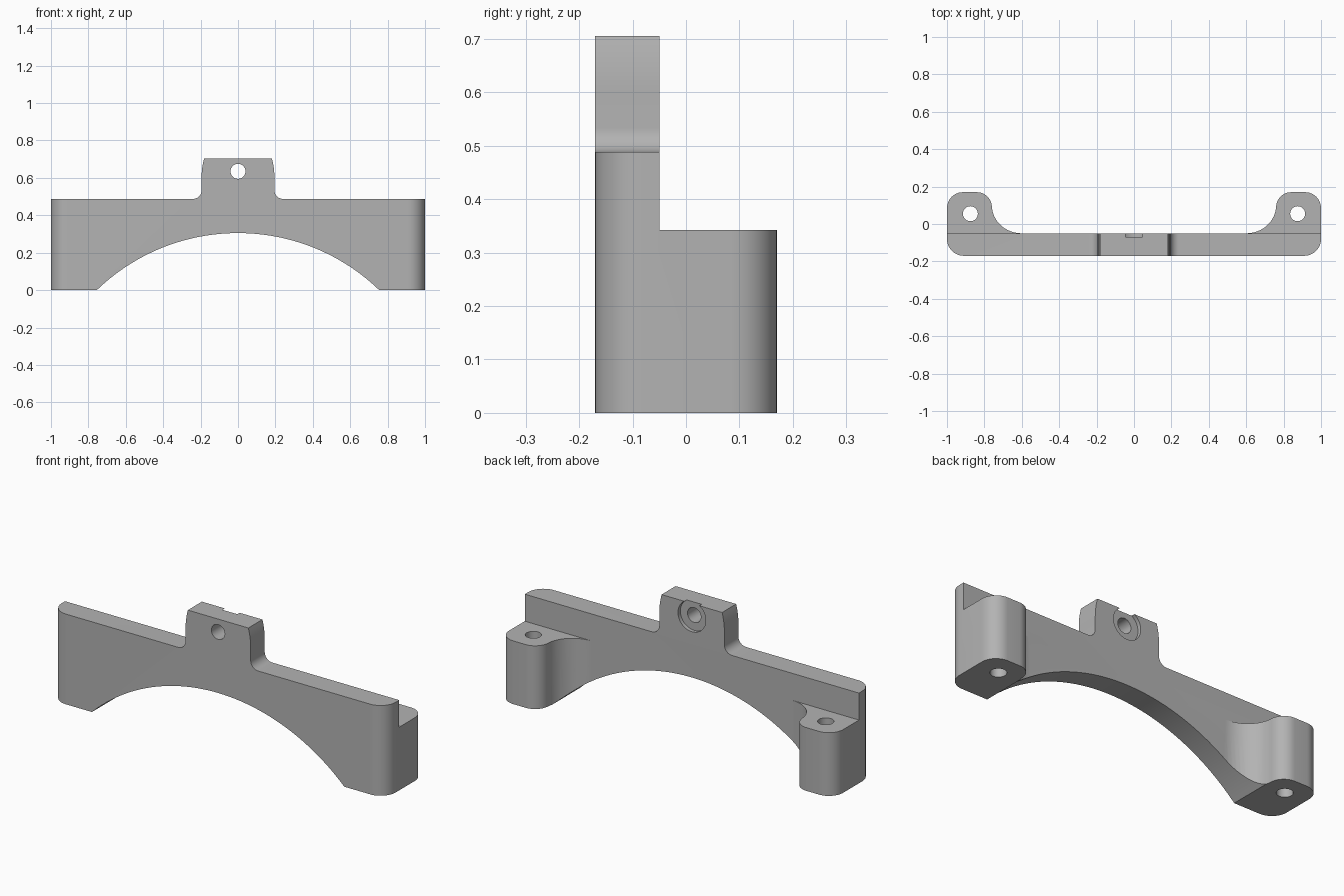
import bpy
import bmesh
from math import sin, cos, radians, asin, degrees, sqrt
from mathutils import Matrix

cube = bpy.data.objects.get("Cube")
if cube:
    bpy.data.objects.remove(cube, do_unlink=True)

grey = bpy.data.materials.new("plain grey")
grey.use_nodes = True
grey.diffuse_color = (0.45, 0.45, 0.45, 1)
grey.node_tree.nodes["Principled BSDF"].inputs["Base Color"].default_value = (0.45, 0.45, 0.45, 1)


def arc(cx, cy, rx, ry, start, end, steps=12):
    angles = [radians(start + (end - start) * i / steps) for i in range(steps + 1)]
    return [(cx + rx * cos(a), cy + ry * sin(a)) for a in angles]


def mirrored(half):
    """Close a right-hand half outline with its mirror image."""
    return half + [(-x, y) for x, y in reversed(half) if abs(x) > 1e-5]


def make_object(name, bm):
    bmesh.ops.recalc_face_normals(bm, faces=bm.faces)
    mesh = bpy.data.meshes.new(name)
    bm.to_mesh(mesh)
    bm.free()
    mesh.materials.append(grey)
    obj = bpy.data.objects.new(name, mesh)
    bpy.context.collection.objects.link(obj)
    return obj


def prism(name, outline, low, high, upright=False):
    """Extrude an outline along z, or along y when upright."""
    bm = bmesh.new()
    place = (lambda p: (p[0], low, p[1])) if upright else (lambda p: (p[0], p[1], low))
    face = bm.faces.new([bm.verts.new(place(p)) for p in outline])
    new = bmesh.ops.extrude_face_region(bm, geom=[face])["geom"]
    shift = (0, high - low, 0) if upright else (0, 0, high - low)
    bmesh.ops.translate(bm, vec=shift, verts=[v for v in new if isinstance(v, bmesh.types.BMVert)])
    return make_object(name, bm)


def rod(name, radius, depth, centre, upright=False):
    bm = bmesh.new()
    turn = Matrix.Rotation(radians(90), 4, "X") if upright else Matrix()
    bmesh.ops.create_cone(bm, cap_ends=True, segments=40, radius1=radius, radius2=radius,
                          depth=depth, matrix=Matrix.Translation(centre) @ turn)
    return make_object(name, bm)


def combine(target, tool, operation):
    mod = target.modifiers.new(tool.name, "BOOLEAN")
    mod.operation, mod.object, mod.solver = operation, tool, "EXACT"
    bpy.context.view_layer.objects.active = target
    bpy.ops.object.modifier_apply(modifier=mod.name)
    bpy.data.objects.remove(tool, do_unlink=True)


# Plan outline: thin front wall with a rounded lug at each end
BACK = -0.05
plan = mirrored(
    arc(0.91, -0.08, 0.09, 0.09, -90, 0)
    + arc(0.915, 0.085, 0.085, 0.085, 0, 90)
    + arc(0.84, 0.09, 0.08, 0.08, 90, 180)
    + arc(0.6, 0.1, 0.16, 0.15, 0, -90))
bracket = prism("arched_bracket", plan, -0.1, 1.0)

# Front silhouette: arch below, filleted tab above
span, rise = 0.755, 0.305
radius = (span ** 2 + rise ** 2) / (2 * rise)
half_angle = degrees(asin(span / radius))
silhouette = mirrored(
    arc(0, rise - radius, radius, radius, 90, 90 - half_angle, 32)
    + [(1.1, 0), (1.1, 0.488)]
    + arc(0.24, 0.533, 0.045, 0.045, -90, -180)
    + arc(-0.205, 0.6, 0.4, 0.4, 0, 15.2, 6))
combine(bracket, prism("silhouette", silhouette, -0.5, 0.5, True), "INTERSECT")

# Step down behind the wall to the lug tops
step = [(-1.2, BACK), (1.2, BACK), (1.2, 0.4), (-1.2, 0.4)]
combine(bracket, prism("lug_step", step, 0.342, 1.2), "DIFFERENCE")

# Bolt holes, tab hole and its counterbore
for side in (-1, 1):
    combine(bracket, rod("lug_hole", 0.04, 2, (side * 0.875, 0.055, 0)), "DIFFERENCE")
combine(bracket, rod("tab_hole", 0.04, 1, (0, 0, 0.635), True), "DIFFERENCE")
combine(bracket, rod("tab_counterbore", 0.083, 0.2, (0, 0.03, 0.635), True), "DIFFERENCE")

bpy.ops.object.select_all(action="DESELECT")
bracket.select_set(True)
bpy.context.view_layer.objects.active = bracket
bpy.ops.object.shade_smooth_by_angle(angle=radians(30))
